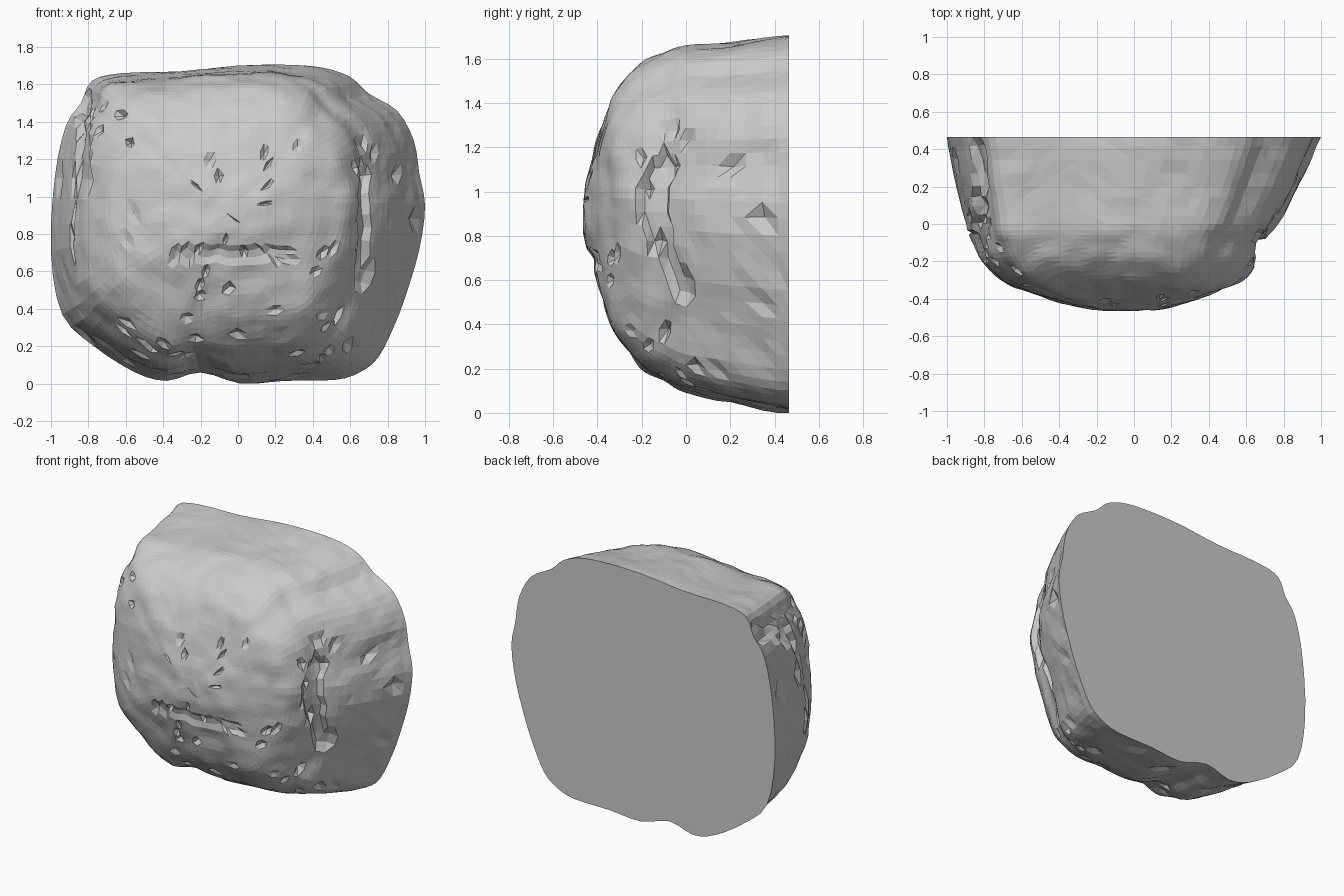
import bpy, bmesh, random
from mathutils import Vector, noise

if "Cube" in bpy.data.objects:
    bpy.data.objects.remove(bpy.data.objects["Cube"])

random.seed(4)

# Flat back outline (x, z)
OUTLINE = [(0, 1.70), (.25, 1.705), (.45, 1.69), (.6, 1.64), (.7, 1.55), (.85, 1.46), (.94, 1.3),
           (.97, 1.12), (1, .95), (.97, .72), (.9, .48), (.84, .32), (.75, .14), (.65, .06),
           (.52, .02), (.25, .015), (.02, .0), (-.2, .06), (-.38, .015), (-.55, .06),
           (-.77, .2), (-.94, .37), (-1, .7), (-.98, 1.1), (-.92, 1.38), (-.84, 1.5),
           (-.78, 1.62), (-.62, 1.66), (-.3, 1.67)]
# Section extents from back to front: y, left, right, bottom, top
SECTIONS = [(.465, -1, 1, 0, 1.705), (.2, -.94, .88, .05, 1.675), (0, -.89, .77, .09, 1.66),
            (-.1, -.86, .69, .14, 1.625), (-.2, -.81, .655, .20, 1.575), (-.3, -.71, .58, .33, 1.48),
            (-.35, -.6, .48, .44, 1.40), (-.4, -.43, .33, .59, 1.25),
            (-.44, -.26, .15, .74, 1.08), (-.46, -.12, -.0, .85, .97)]


def resample(points, steps, closed):
    """Catmull-Rom resampling of tuples of any length."""
    n, out = len(points), []
    for i in range(n if closed else n - 1):
        ids = [(i + k) % n if closed else min(max(i + k, 0), n - 1) for k in (-1, 0, 1, 2)]
        for s in range(steps):
            t = s / steps
            out.append(tuple(
                .5 * (2 * b + (c - a) * t + (2 * a - 5 * b + 4 * c - d) * t * t
                      + (3 * b - a - 3 * c + d) * t ** 3)
                for a, b, c, d in zip(*(points[k] for k in ids))))
    return out if closed else out + [points[-1]]


def bump(v, lo, hi):
    """1 inside the range, 0 outside."""
    return 1.0 if lo <= v <= hi else 0.0


outline = resample(OUTLINE, 3, True)
sections = resample(SECTIONS, 4, False)

# Rock body lofted from the back outline to the bulging front
bm = bmesh.new()
rings = []
for y, xl, xr, zb, zt in sections:
    rings.append([bm.verts.new((xl + (xr - xl) * (x + 1) / 2, y, zb + (zt - zb) * z / 1.705))
                  for x, z in outline])
n = len(outline)
for a, b in zip(rings, rings[1:]):
    for i in range(n):
        bm.faces.new((a[i], b[i], b[(i + 1) % n], a[(i + 1) % n]))
tip = bm.verts.new((-.06, -.464, .91))
for i in range(n):
    bm.faces.new((rings[-1][i], tip, rings[-1][(i + 1) % n]))
bm.faces.new(rings[0])
bmesh.ops.recalc_face_normals(bm, faces=bm.faces)
bm.normal_update()

# Weathered surface: soft undulation, vertical grooves, small chips
moves = {}
for ring in rings[1:]:
    for v in ring:
        x, y, z = v.co
        d = .018 * noise.noise(v.co * 3.2) + .01 * noise.noise(v.co * 9)
        d -= .035 * bump(x, .645, .70) * bump(z, .5, 1.15)
        d -= .025 * bump(x, -.86, -.79) * bump(z, 1.0, 1.55)
        d -= .018 * bump(z, .66, .73) * bump(x, -.35, .3) * bump(y, -.5, -.25)
        rough = z < .75 or abs(x) > .55
        if z < 1.5 and random.random() < (.045 if rough else .008):
            d -= random.uniform(.015, .035)
        moves[v] = v.normal * d
for v, m in moves.items():
    v.co += m
    v.co.y = max(v.co.y, -.465)
    v.co.z = max(v.co.z, 0)

bmesh.ops.triangulate(bm, faces=[f for f in bm.faces if len(f.verts) == 4])
mesh = bpy.data.meshes.new("boulder")
bm.to_mesh(mesh)
bm.free()
boulder = bpy.data.objects.new("boulder", mesh)
bpy.context.collection.objects.link(boulder)
